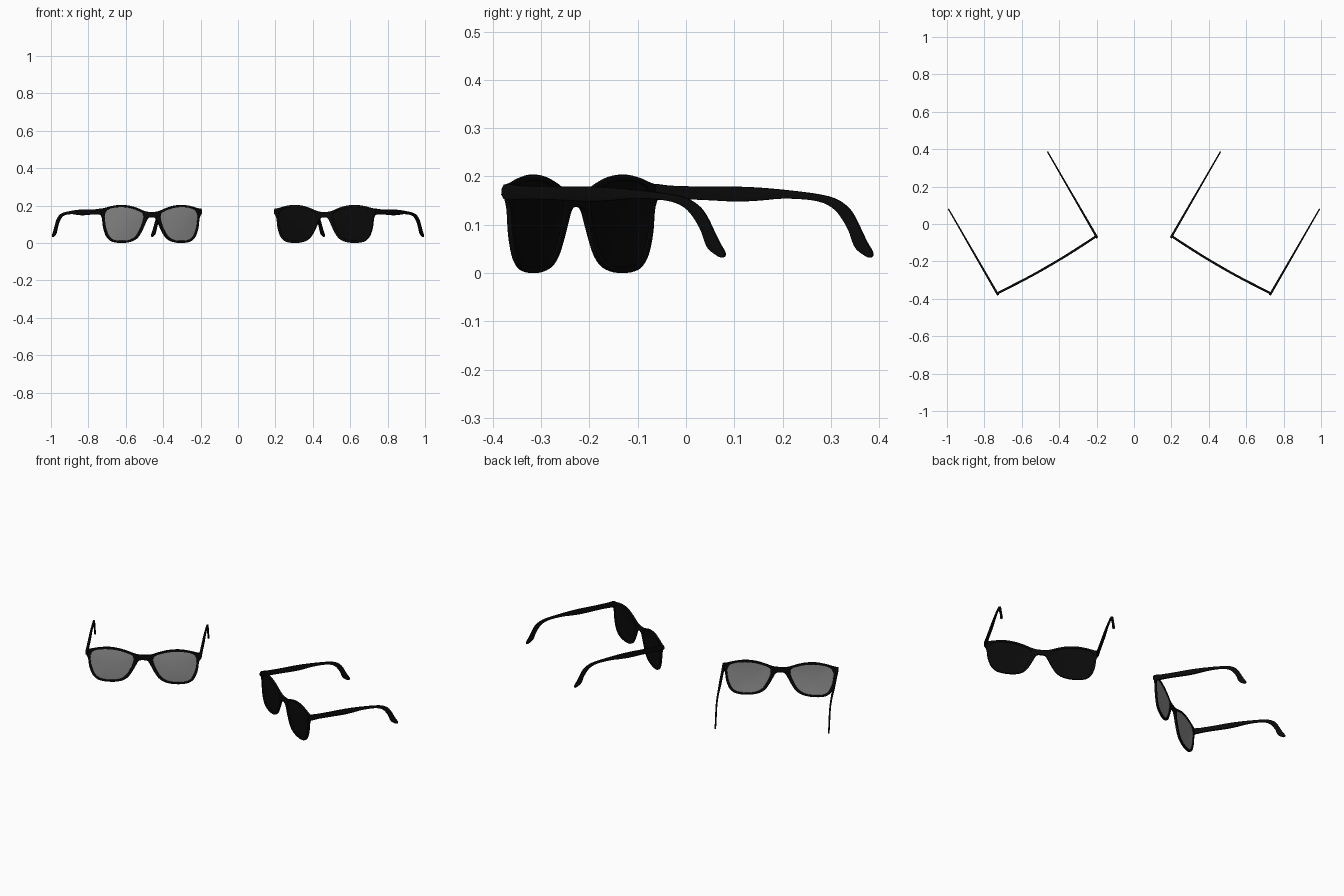
import bpy, bmesh, math
from mathutils import Matrix, Vector

if "Cube" in bpy.data.objects:
    bpy.data.objects.remove(bpy.data.objects["Cube"])


def material(name, c):
    m = bpy.data.materials.new(name)
    m.diffuse_color = (c, c, c, 1)
    m.use_nodes = True
    m.node_tree.nodes["Principled BSDF"].inputs["Base Color"].default_value = m.diffuse_color
    return m


BLACK = material("black_plastic", 0.003)
GREY = material("grey_lens", 0.3)


def smooth_loop(pts, n=4):
    """Closed Catmull-Rom curve through the points."""
    out, k = [], len(pts)
    for i in range(k):
        a, b, c, d = (Vector(pts[(i + j) % k]) for j in (-1, 0, 1, 2))
        for j in range(n):
            t = j / n
            out.append(0.5 * (2 * b + (c - a) * t + (2 * a - 5 * b + 4 * c - d) * t**2
                              + (3 * b - a - 3 * c + d) * t**3))
    return out


def finish(name, bm, mat, place):
    bmesh.ops.remove_doubles(bm, verts=bm.verts, dist=0.0002)
    bmesh.ops.recalc_face_normals(bm, faces=bm.faces)
    me = bpy.data.meshes.new(name)
    bm.to_mesh(me)
    bm.free()
    me.materials.append(mat)
    ob = bpy.data.objects.new(name, me)
    bpy.context.collection.objects.link(ob)
    ob.matrix_world = place
    bpy.ops.object.select_all(action='DESELECT')
    ob.select_set(True)
    bpy.context.view_layer.objects.active = ob
    bpy.ops.object.shade_smooth_by_angle(angle=math.radians(40))


def plate(name, loops, half, shape, place):
    """Flat bevelled plate from outlines (later ones are holes), then reshaped."""
    bev = 0.002
    cu = bpy.data.curves.new(name, 'CURVE')
    cu.dimensions, cu.fill_mode = '2D', 'BOTH'
    cu.extrude, cu.bevel_depth, cu.bevel_resolution, cu.offset = half - bev, bev, 1, -bev
    for loop in loops:
        sp = cu.splines.new('POLY')
        sp.points.add(len(loop) - 1)
        for p, q in zip(sp.points, loop):
            p.co = (q[0], q[1], 0, 1)
        sp.use_cyclic_u = True
    tmp = bpy.data.objects.new(name + "_tmp", cu)
    bpy.context.collection.objects.link(tmp)
    bpy.context.view_layer.update()
    me = bpy.data.meshes.new_from_object(tmp.evaluated_get(bpy.context.evaluated_depsgraph_get()))
    bpy.data.objects.remove(tmp)
    bm = bmesh.new()
    bm.from_mesh(me)
    bpy.data.meshes.remove(me)
    for v in bm.verts:
        v.co = shape(*v.co)
    finish(name, bm, BLACK, place)


def bow(x):
    """Slight wrap of the front."""
    return -0.006 + 0.012 * (x / 0.31) ** 2


# Half outline of the front (from bridge top round to bridge bottom)
half_front = [(0.025, 0.167), (0.055, 0.174), (0.09, 0.187), (0.135, 0.199), (0.19, 0.204),
              (0.245, 0.197), (0.285, 0.187), (0.308, 0.182), (0.312, 0.168), (0.308, 0.151),
              (0.299, 0.13), (0.292, 0.08), (0.275, 0.036), (0.25, 0.012), (0.222, 0.003),
              (0.185, 0), (0.145, 0.003), (0.108, 0.014), (0.08, 0.036), (0.058, 0.07),
              (0.04, 0.105), (0.028, 0.127), (0.015, 0.136)]
front = half_front + [(-x, z) for x, z in reversed(half_front)]

# Lens opening
opening = [(0.062, 0.163), (0.1, 0.178), (0.14, 0.188), (0.19, 0.192), (0.24, 0.187), (0.272, 0.175),
           (0.286, 0.15), (0.285, 0.12), (0.278, 0.08), (0.261, 0.04), (0.24, 0.021), (0.215, 0.014),
           (0.185, 0.012), (0.15, 0.014), (0.118, 0.024), (0.093, 0.045), (0.073, 0.078),
           (0.058, 0.113), (0.053, 0.142)]

# Temple side profile (depth, height)
temple = [(0, 0.183), (0.04, 0.181), (0.12, 0.179), (0.2, 0.179), (0.27, 0.176), (0.35, 0.169),
          (0.405, 0.162), (0.44, 0.153), (0.468, 0.136), (0.485, 0.115), (0.5, 0.088), (0.514, 0.063),
          (0.526, 0.045), (0.527, 0.035), (0.518, 0.032), (0.503, 0.039), (0.488, 0.05),
          (0.479, 0.065), (0.471, 0.086), (0.456, 0.11), (0.437, 0.131), (0.41, 0.145), (0.37, 0.152),
          (0.31, 0.154), (0.255, 0.15), (0.2, 0.148), (0.13, 0.151), (0.06, 0.153), (0, 0.153)]


def lens(name, side, mat, place):
    """Gently domed lens made of concentric rings, with front and back skins."""
    loop = [Vector(p) for p in smooth_loop(opening)]
    mid = Vector((0.175, 0.102))
    bm = bmesh.new()
    rings = []
    for off, scales in ((-0.002, (0.02, 0.35, 0.7, 1.02)), (0.002, (1.02, 0.7, 0.35, 0.02))):
        for s in scales:
            ring = []
            for p in loop:
                q = mid + (p - mid) * s
                ring.append(bm.verts.new((side * q.x, bow(q.x) - 0.004 * (1 - s * s) + off, q.y)))
            rings.append(ring)
    for a, b in zip(rings, rings[1:]):
        for i in range(len(a)):
            j = (i + 1) % len(a)
            bm.faces.new((a[i], a[j], b[j], b[i]))
    bm.faces.new(rings[0])
    bm.faces.new(rings[-1])
    finish(name, bm, mat, place)


def glasses(tag, sign, lens_mat):
    place = (Matrix.Translation((sign * 0.464, -0.2225, 0))
             @ Matrix.Rotation(math.radians(-30 * sign), 4, 'Z'))
    mirrored = [(-x, z) for x, z in opening]
    plate(tag + "_frame_front", [smooth_loop(front), smooth_loop(opening), smooth_loop(mirrored)],
          0.006, lambda a, b, c: (a, c + bow(a), b), place)
    for side, word in ((-1, "left"), (1, "right")):
        lens(f"{tag}_{word}_lens", side, lens_mat, place)
        # Temple arm, thinning towards the tip
        plate(f"{tag}_{word}_temple", [smooth_loop(temple, 3)], 0.006,
              lambda a, b, c: (side * 0.306 + c * (1 - 0.8 * a), a, b), place)


glasses("dark_pair", 1, BLACK)
glasses("grey_pair", -1, GREY)
